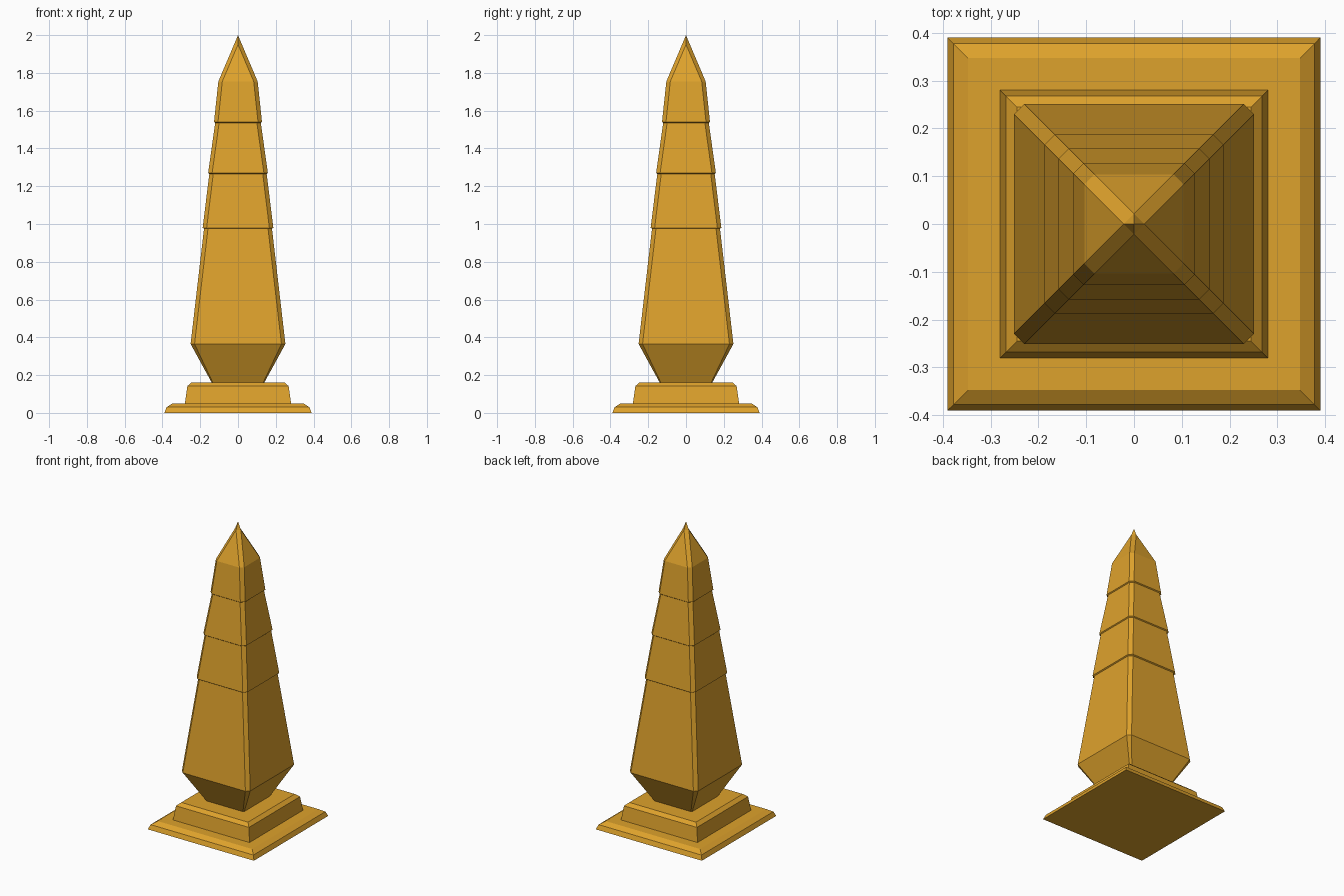
import bpy, bmesh

if "Cube" in bpy.data.objects:
    bpy.data.objects.remove(bpy.data.objects["Cube"])

gold = bpy.data.materials.new("gold_stone")
gold.diffuse_color = (0.73, 0.36, 0.025, 1)
gold.use_nodes = True
gold.node_tree.nodes["Principled BSDF"].inputs["Base Color"].default_value = gold.diffuse_color


def ring(h, c):
    """Square of half width h, corners cut by c (c = h gives a diamond)."""
    if c == 0:
        return [(h, -h), (h, h), (-h, h), (-h, -h)]
    k = h - c
    if k < 1e-6:
        return [(h, 0), (0, h), (-h, 0), (0, -h)]
    return [(h, -k), (h, k), (k, h), (-k, h), (-h, k), (-h, -k), (-k, -h), (k, -h)]


def loft(name, levels, tip=None):
    """Stack rings of (z, half width, corner cut), optionally closed by a point."""
    bm = bmesh.new()
    rings = [[bm.verts.new((x, y, z)) for x, y in ring(h, c)] for z, h, c in levels]
    bm.faces.new(rings[0][::-1])
    for a, b in zip(rings, rings[1:]):
        n, m = len(a), len(b)
        for i in range(n):
            j = (i + 1) % n
            # an octagon narrowing to a diamond merges each pair of side points
            p, q = (i, j) if n == m else (i // 2, (j // 2))
            bm.faces.new([a[i], a[j], b[q]] + ([b[p]] if p != q else []))
    top = rings[-1]
    if tip is None:
        bm.faces.new(top)
    else:
        apex = bm.verts.new((0, 0, tip))
        for i in range(len(top)):
            bm.faces.new((top[i], top[(i + 1) % len(top)], apex))
    bmesh.ops.recalc_face_normals(bm, faces=bm.faces)
    me = bpy.data.meshes.new(name)
    bm.to_mesh(me)
    bm.free()
    me.materials.append(gold)
    ob = bpy.data.objects.new(name, me)
    bpy.context.collection.objects.link(ob)
    return ob


# Two stepped plinth slabs with bevelled tops
loft("stepped_plinth", [
    (0, 0.39, 0), (0.03, 0.378, 0), (0.05, 0.347, 0),
    (0.05, 0.281, 0), (0.142, 0.268, 0), (0.162, 0.245, 0)])

# Flared foot, four tapering sections with slight overhangs, pointed cap
C = 0.021
loft("obelisk_shaft", [
    (0.162, 0.14, 0.006), (0.365, 0.251, C),
    (0.975, 0.18, C), (0.98, 0.187, C),
    (1.265, 0.152, C), (1.27, 0.158, C),
    (1.535, 0.121, C), (1.54, 0.127, C),
    (1.755, 0.104, C), (1.95, C, C)], tip=2.0)
